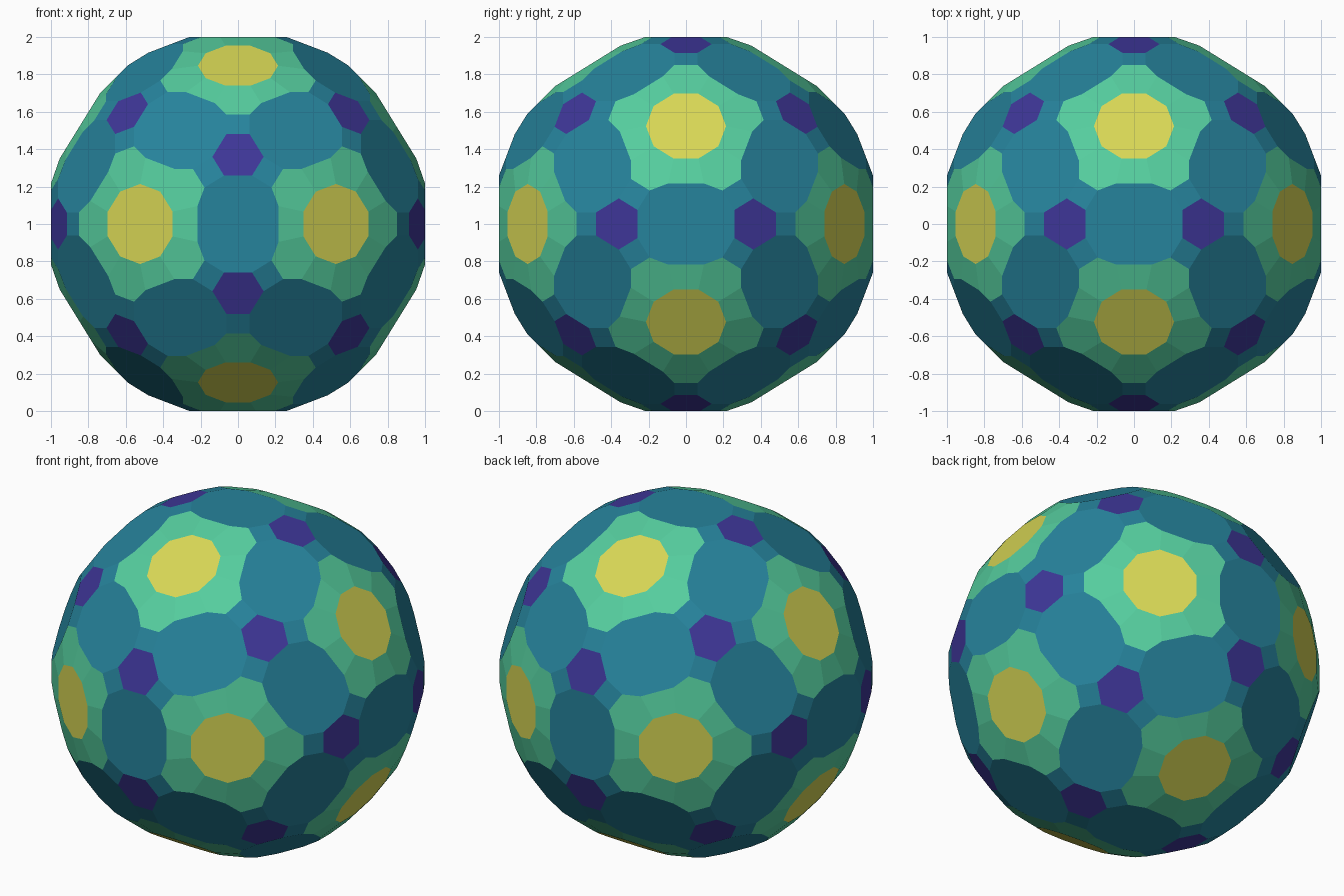
import bpy
import bmesh
from itertools import combinations, product
from math import sqrt
from mathutils import Vector

cube = bpy.data.objects.get("Cube")
if cube:
    bpy.data.objects.remove(cube, do_unlink=True)


def flat_colour(name, rgb):
    linear = [((c / 255 + 0.055) / 1.055) ** 2.4 for c in rgb] + [1.0]
    mat = bpy.data.materials.new(name)
    mat.use_nodes = True
    mat.diffuse_color = linear
    shader = next(n for n in mat.node_tree.nodes if n.type == "BSDF_PRINCIPLED")
    shader.inputs["Base Color"].default_value = linear
    return mat


materials = [
    flat_colour("yellow", (216, 215, 85)),
    flat_colour("green", (85, 205, 158)),
    flat_colour("teal", (38, 131, 156)),
    flat_colour("purple", (62, 54, 152)),
]
YELLOW, GREEN, TEAL, PURPLE = range(4)

# Symmetry axes of the icosahedron: corners, edge middles, face middles
phi = (1 + sqrt(5)) / 2
five = []
for a, b in product((-1, 1), repeat=2):
    for v in ((0, a, b * phi), (a, b * phi, 0), (b * phi, 0, a)):
        five.append(Vector(v).normalized())


def near(u, v):
    return u.dot(v) > 0.4


two = [(u + v).normalized() for u, v in combinations(five, 2) if near(u, v)]
three = [(u + v + w).normalized() for u, v, w in combinations(five, 3)
         if near(u, v) and near(v, w) and near(u, w)]


def between(axes, closeness, t):
    """Directions part of the way from each corner axis to its neighbours."""
    return [u.slerp(v, t) for u in five for v in axes if u.dot(v) > closeness]


# Each facet family: directions, distance from the centre, colour
families = [
    (five, 0.995, YELLOW),                            # decagons
    (two, 1.0, TEAL),                                 # twelve-sided facets
    (three, 1.0266, PURPLE),                          # small hexagons
    (between(two, 0.84, 0.3915), 1.0155, GREEN),      # squares beside decagons
    (between(three, 0.78, 0.355), 1.0152, GREEN),     # lobe hexagons
    (between(three, 0.78, 0.711), 1.0313, TEAL),      # squares beside hexagons
]

# Carve a block with every facet plane
bm = bmesh.new()
bmesh.ops.create_cube(bm, size=4)
facets = []
for directions, distance, colour in families:
    for n in directions:
        facets.append((n, colour))
        cut = bmesh.ops.bisect_plane(
            bm, geom=bm.verts[:] + bm.edges[:] + bm.faces[:], dist=1e-6,
            plane_co=n * distance, plane_no=n, clear_outer=True)
        rim = [e for e in cut["geom_cut"] if isinstance(e, bmesh.types.BMEdge)]
        if rim:
            bmesh.ops.edgeloop_fill(bm, edges=rim)
bmesh.ops.recalc_face_normals(bm, faces=bm.faces[:])

# Colour every facet by the plane it lies on
for f in bm.faces:
    f.normal_update()
    f.material_index = max(facets, key=lambda item: item[0].dot(f.normal))[1]
    f.smooth = False

mesh = bpy.data.meshes.new("faceted_ball")
bm.to_mesh(mesh)
bm.free()
for mat in materials:
    mesh.materials.append(mat)
ball = bpy.data.objects.new("faceted_ball", mesh)
ball.location.z = 1
bpy.context.collection.objects.link(ball)
